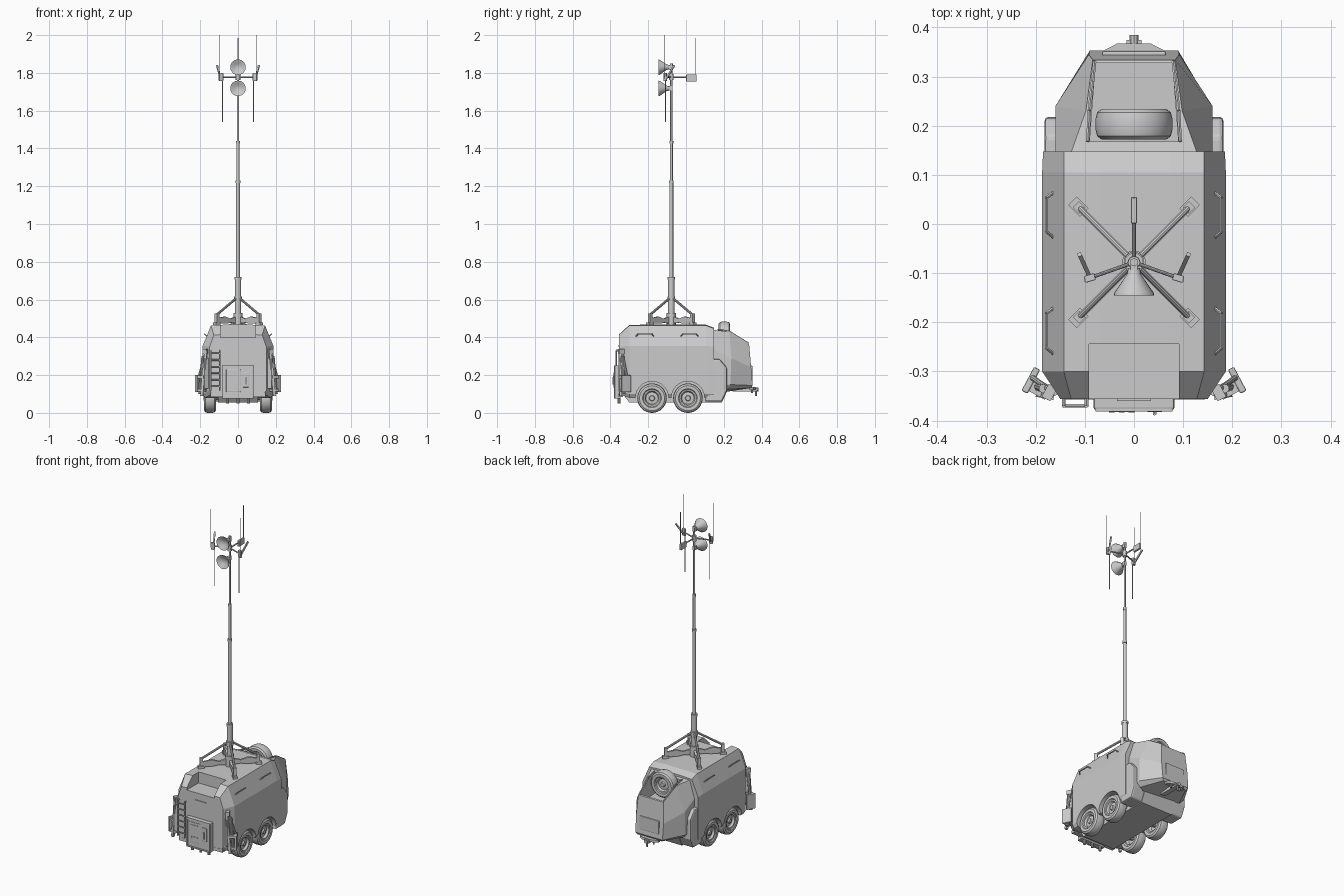
import bpy, bmesh, math
from mathutils import Vector, Matrix

if "Cube" in bpy.data.objects:
    bpy.data.objects.remove(bpy.data.objects["Cube"])


def finish(name, bm, smooth=False, bevel=0):
    bmesh.ops.remove_doubles(bm, verts=bm.verts, dist=1e-5)
    bmesh.ops.recalc_face_normals(bm, faces=bm.faces)
    me = bpy.data.meshes.new(name)
    bm.to_mesh(me)
    bm.free()
    ob = bpy.data.objects.new(name, me)
    bpy.context.collection.objects.link(ob)
    bpy.context.view_layer.objects.active = ob
    if bevel:
        m = ob.modifiers.new("bevel", 'BEVEL')
        m.width, m.segments, m.limit_method = bevel, 2, 'ANGLE'
    if smooth:
        bpy.ops.object.select_all(action='DESELECT')
        ob.select_set(True)
        bpy.ops.object.shade_smooth_by_angle(angle=math.radians(35))
    return ob


def box(name, c, s, rz=0, bevel=0):
    bm = bmesh.new()
    bmesh.ops.create_cube(bm, size=1, matrix=Matrix.Translation(c) @ Matrix.Rotation(rz, 4, 'Z')
                          @ Matrix.Diagonal((*s, 1)))
    return finish(name, bm, bevel=bevel)


def rod(name, p, q, r, r2=None, n=10):
    p, q = Vector(p), Vector(q)
    bm = bmesh.new()
    rot = (q - p).to_track_quat('Z', 'Y').to_matrix().to_4x4()
    spin = Matrix.Rotation(math.pi / 4 if n == 4 else 0, 4, 'Z')
    bmesh.ops.create_cone(bm, cap_ends=True, segments=n, radius1=r, radius2=r if r2 is None else r2,
                          depth=(q - p).length, matrix=Matrix.Translation((p + q) / 2) @ rot @ spin)
    return finish(name, bm, smooth=n > 6)


def path(name, pts, r, n=6):
    for a, b in zip(pts, pts[1:]):
        rod(name, a, b, r, n=n)


def loft(name, rings, bevel=0):
    bm = bmesh.new()
    vs = [[bm.verts.new(p) for p in ring] for ring in rings]
    k = len(vs[0])
    for a, b in zip(vs, vs[1:]):
        for i in range(k):
            bm.faces.new((a[i], a[(i + 1) % k], b[(i + 1) % k], b[i]))
    bm.faces.new(vs[0])
    bm.faces.new(vs[-1])
    return finish(name, bm, bevel=bevel)


def sym(half):
    return half + [(-x, y, z) for x, y, z in reversed(half)]


def lathe(name, prof, origin, axis, n=32):
    bm = bmesh.new()
    vs = [bm.verts.new((r, 0, h)) for r, h in prof]
    es = [bm.edges.new(e) for e in zip(vs, vs[1:])]
    bmesh.ops.spin(bm, geom=vs + es, cent=(0, 0, 0), axis=(0, 0, 1), angle=2 * math.pi, steps=n)
    rot = Vector(axis).to_track_quat('Z', 'Y').to_matrix().to_4x4()
    bm.transform(Matrix.Translation(origin) @ rot)
    return finish(name, bm, smooth=True)


def cut(ob, cutter):
    m = ob.modifiers.new("cut", 'BOOLEAN')
    m.operation, m.object, m.solver = 'DIFFERENCE', cutter, 'EXACT'
    bpy.context.view_layer.objects.active = ob
    bpy.ops.object.modifier_apply(modifier=m.name)
    bpy.data.objects.remove(cutter)


# Main body: chamfered box lofted front to back
def section(y, w, zb, zs, wt, zt):
    return sym([(w - .012, y, zb), (w, y, zb + .02), (w, y, zs), (wt, y, zt), (wt * .5, y, zt + .004)])


body = loft("main_body", [section(-.356, .15, .10, .35, .128, .412),
                          section(-.30, .187, .08, .355, .143, .463),
                          section(.105, .187, .08, .355, .143, .463),
                          section(.148, .185, .08, .35, .142, .447)])
cut(body, box("recess_cutter", (0, -.305, .48), (.184, .122, .16)))
WHEELS_Y = (-.18, .01)
for s in (-1, 1):
    for y in WHEELS_Y:
        cut(body, rod("arch_cutter", (s * .108, y, .08), (s * .26, y, .08), .087, n=32))

# Rear nose with open bay
nose = loft("rear_nose", [
    sym([(.14, .14, .10), (.14, .215, .125), (.08, .345, .132)]),
    sym([(.16, .14, .14), (.16, .235, .15), (.09, .353, .145)]),
    sym([(.16, .14, .34), (.16, .24, .29), (.092, .345, .24)]),
    sym([(.13, .14, .44), (.098, .23, .43), (.084, .334, .365)])])
bay = [(.09, .168), (.078, .328), (-.078, .328), (-.09, .168)]
cut(nose, loft("bay_cutter", [[(x, y, z) for x, y in bay] for z in (.31, .55)]))
for s in (-1, 1):
    path("bay_rim", [(s * .094, .168, .442), (s * .091, .23, .431), (s * .08, .331, .368)], .004)
box("nose_panel", (0, .346, .21), (.13, .012, .08), bevel=.004)

# Side fenders behind the wheels
prof = [(.13, .285), (.178, .285), (.216, .24), (.218, .12), (.19, .06), (.10, .06), (.105, .09), (.13, .12)]
for s in (-1, 1):
    loft("rear_fender", [[(s * x, y, z) for y, z in prof] for x in (.10, .182)], bevel=.008)

# Chassis and tow hitch
side = [(-.335, .10), (-.30, .055), (.19, .055), (.225, .13), (.225, .16), (-.335, .16)]
loft("chassis", [[(x, y, z) for y, z in side] for x in (-.106, .106)])
loft("hitch_plate", [sym([(.062, .335, z), (.06, .354, z), (.035, .367, z)]) for z in (.122, .136)])
box("hitch_tongue", (0, .31, .122), (.03, .13, .018))
rod("hitch_coupler", (0, .36, .124), (0, .385, .124), .010)
rod("hitch_pin", (0, .37, .09), (0, .37, .128), .006)
for s in (-1, 1):
    rod("hitch_loop", (s * .03, .35, .105), (s * .03, .35, .125), .005)

# Wheels, axles and spare
tyre = [(.044, -.022), (.05, -.03), (.066, -.031), (.075, -.024), (.078, -.012), (.078, .012),
        (.075, .024), (.066, .031), (.05, .03), (.044, .022)]
rim = [(0, .022), (.012, .022), (.015, .014), (.032, .012), (.038, .024), (.046, .025),
       (.046, -.022), (.038, -.022), (.03, -.008), (0, -.008)]


def wheel(name, o, axis):
    lathe(name + "_tyre", tyre + tyre[:1], o, axis, 36)
    lathe(name + "_rim", rim, o, axis, 28)


for y in WHEELS_Y:
    rod("axle", (-.14, y, .08), (.14, y, .08), .012)
    for s in (-1, 1):
        wheel("road_wheel", (s * .148, y, .078), (s, 0, 0))
wheel("spare_wheel", (0, .203, .405), (0, 1, 0))

# Grab handles on the sloped shoulders
for s in (-1, 1):
    for y0, y1 in ((-.265, -.17), (-.028, .065)):
        path("grab_handle", [(s * .163, y0, .405), (s * .178, y0 + .012, .418),
                             (s * .178, y1 - .012, .418), (s * .163, y1, .405)], .0035)

# Front control cabinet
box("control_cabinet", (0, -.362, .163), (.164, .032, .176), bevel=.004)
for x, z, w, h in ((0, .247, .155, .008), (0, .079, .155, .008), (-.074, .163, .008, .17), (.074, .163, .008, .17)):
    box("cabinet_frame", (x, -.379, z), (w, .006, h))
box("control_panel", (-.025, -.378, .17), (.075, .005, .12), bevel=.002)
box("gauge_panel", (-.025, -.381, .20), (.05, .004, .03))
for i in range(3):
    rod("control_knob", (-.045 + i * .02, -.379, .14), (-.045 + i * .02, -.384, .14), .006)
box("switch_box", (.042, -.379, .175), (.032, .008, .08), bevel=.003)
path("switch_lever", [(.042, -.378, .19), (.042, -.386, .19), (.042, -.386, .15)], .004)
box("front_bumper", (0, -.345, .095), (.29, .024, .02))
box("front_latch", (0, -.357, .355), (.07, .006, .006))
for x in (-.055, 0, .055):
    rod("cable_gland", (x, -.355, .05), (x, -.355, .08), .008)

# Ladder
for x in (-.143, -.097):
    path("ladder_rail", [(x, -.35, .33), (x, -.37, .33), (x, -.37, .12), (x, -.35, .12)], .0045)
for i in range(6):
    z = .14 + i * .035
    rod("ladder_rung", (-.143, -.37, z), (-.097, -.37, z), .004, n=6)

# Folded stabiliser jacks on the front corners
for s in (-1, 1):
    rz = s * math.radians(28)
    box("jack_mount", (s * .17, -.342, .21), (.028, .022, .16), -rz)
    rod("jack_leg", (s * .170, -.350, .33), (s * .192, -.346, .09), .010, n=4)
    rod("jack_tube", (s * .185, -.335, .30), (s * .202, -.328, .10), .009)
    rod("jack_brace", (s * .168, -.34, .33), (s * .208, -.312, .19), .006)
    box("jack_hinge", (s * .172, -.343, .325), (.02, .03, .025), rz)
    box("jack_foot", (s * .210, -.318, .155), (.014, .055, .09), rz, bevel=.003)
    for z in (.12, .19):
        box("jack_bracket", (s * .192, -.335, z), (.04, .03, .015), rz)

# Mast base: four crossed legs with struts
MX, MY = 0, -.078
for a in (45, 135, 225, 315):
    d = Vector((math.cos(math.radians(a)), math.sin(math.radians(a)), 0))

    def at(r, z):
        return Vector((MX, MY, z)) + d * r
    rz = math.radians(a)
    n = Vector((-d.y, d.x, 0)) * .006
    leg = [(0, .472), (.06, .478), (.09, .472), (.165, .472), (.165, .50), (.10, .51), (.06, .498), (0, .515)]
    loft("base_leg", [[at(r, z) + k * n for r, z in leg] for k in (-1, 1)])
    box("base_foot", at(.16, .472), (.034, .024, .014), rz)
    box("base_post", at(.158, .498), (.018, .018, .058), rz)
    rod("base_strut", at(.155, .522), at(.016, .605), .0065)
rod("base_hub", (MX, MY, .46), (MX, MY, .53), .024, n=20)

# Telescopic mast with collars
for z0, z1, r in ((.46, .72, .0165), (.72, 1.23, .0105), (1.23, 1.44, .008), (1.44, 1.85, .0055)):
    rod("mast_section", (MX, MY, z0), (MX, MY, z1), r, n=16)
    rod("mast_collar", (MX, MY, z1 - .014), (MX, MY, z1), r + .0025, n=16)
rod("mast_strut_ring", (MX, MY, .59), (MX, MY, .615), .021, n=16)

# Dish antennas facing the front
dish = [(0, 0), (.012, 0), (.014, .012), (.040, .05), (.041, .056), (.037, .055), (.02, .043), (0, .038)]
for z in (1.83, 1.718):
    lathe("dish_antenna", dish, (MX, -.09, z), (0, -1, 0), 28)
    box("dish_bracket", (MX, -.083, z), (.014, .022, .024))

# Side aerial arms
for s in (-1, 1):
    end = (s * .085, -.108, 1.778)
    rod("aerial_arm", (MX, MY, 1.778), end, .004)
    box("aerial_box", (s * .09, -.11, 1.778), (.022, .014, .042), -s * .3, bevel=.002)
    rod("panel_aerial", (s * .090, -.108, 1.765), (s * .111, -.062, 1.84), .006, n=4)
    rod("upper_whip", (s * .10, -.116, 1.77), (s * .10, -.116, 2.0), .0017, n=6)
    rod("lower_whip", (s * .082, -.109, 1.785), (s * .082, -.109, 1.54), .0025, n=6)

# Rear aerial arm
rod("rear_arm", (MX, MY, 1.778), (0, .01, 1.778), .004)
box("rear_aerial_box", (0, .028, 1.773), (.012, .054, .036), bevel=.002)
rod("rear_whip", (0, .052, 1.77), (0, .052, 1.985), .0017, n=6)
rod("arm_clamp", (MX, MY, 1.762), (MX, MY, 1.794), .012, n=16)
